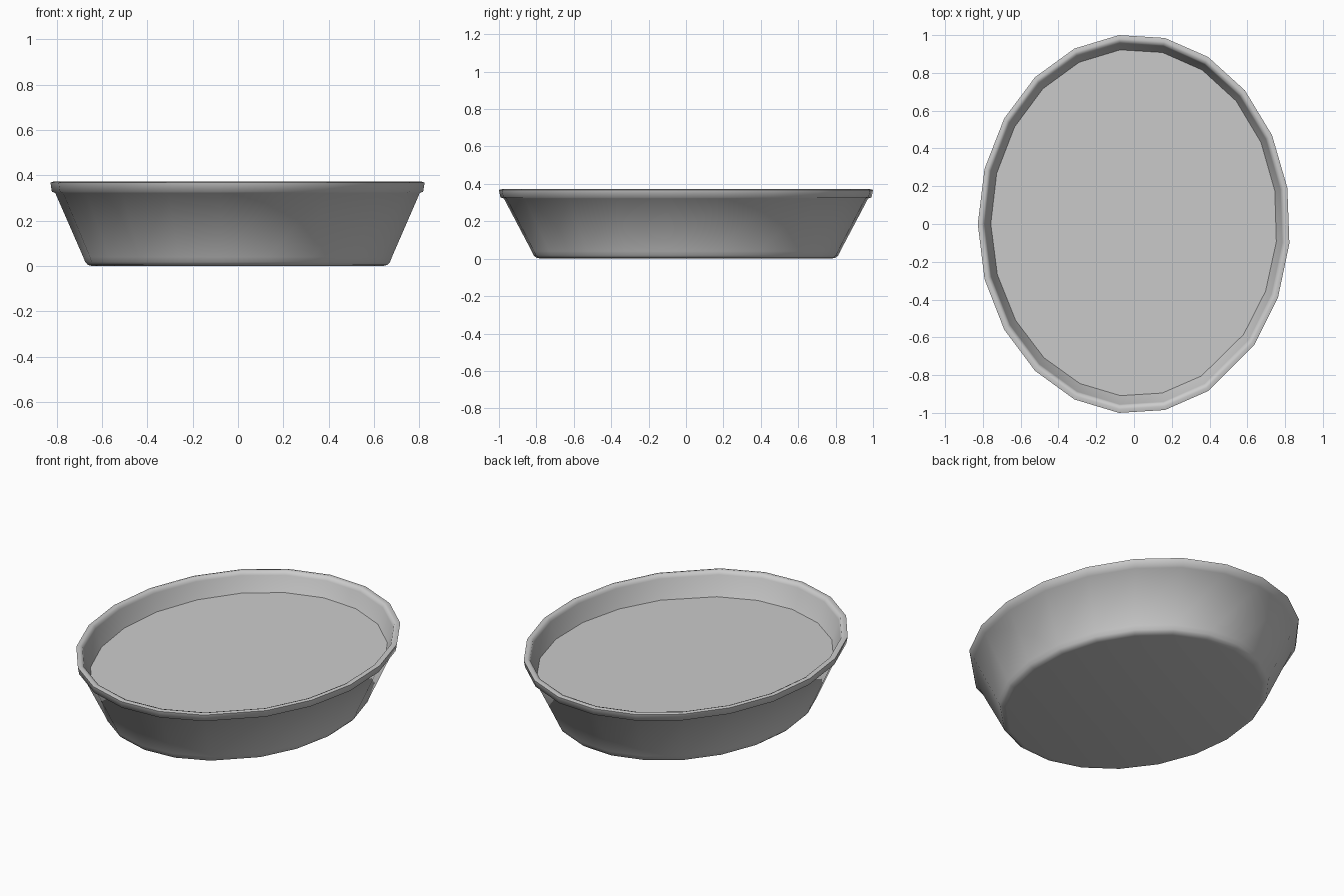
import bpy
import bmesh
import math

cube = bpy.data.objects.get("Cube")
if cube:
    bpy.data.objects.remove(cube, do_unlink=True)

RX, RY = 0.827, 1.0046
# Oval divided evenly, with one wider segment at the front left
ANGLES = [math.radians(180 - 16.9 * k) for k in range(13, -8, -1)]

grey = bpy.data.materials.new("light grey")
grey.use_nodes = True
colour = (0.6, 0.6, 0.6, 1)
grey.diffuse_color = colour
grey.node_tree.nodes["Principled BSDF"].inputs["Base Color"].default_value = colour


def oval_loft(name, profile, cap_start, tilt=0.0):
    """Sweep a (scale, height) profile around the oval; tilt raises the back."""
    bm = bmesh.new()
    rings = []
    for s, z in profile:
        points = [(RX * s * math.cos(a), RY * s * math.sin(a)) for a in ANGLES]
        rings.append([bm.verts.new((x, y, z + tilt * y)) for x, y in points])
    n = len(ANGLES)
    for low, high in zip(rings, rings[1:]):
        for i in range(n):
            j = (i + 1) % n
            bm.faces.new((low[i], low[j], high[j], high[i]))
    if cap_start:
        bm.faces.new(rings[0][::-1])
    bm.faces.new(rings[-1])
    mesh = bpy.data.meshes.new(name)
    bm.to_mesh(mesh)
    bm.free()
    mesh.materials.append(grey)
    obj = bpy.data.objects.new(name, mesh)
    bpy.context.collection.objects.link(obj)
    bpy.ops.object.select_all(action="DESELECT")
    obj.select_set(True)
    bpy.context.view_layer.objects.active = obj
    bpy.ops.object.shade_smooth_by_angle(angle=math.radians(75))


# Dish: rounded foot, sloping wall, rolled rim, inner wall and floor
oval_loft("dish", [
    (0.775, 0.0), (0.80, 0.005), (0.815, 0.018), (0.825, 0.04),
    (0.974, 0.322), (0.992, 0.328), (1.0, 0.368), (0.98, 0.373),
    (0.962, 0.367), (0.955, 0.35), (0.918, 0.25),
    (0.79, 0.045), (0.75, 0.03),
], True)

# Filling below the rim, slightly higher at the back
oval_loft("filling", [(0.925, 0.248)], False, 0.014)
